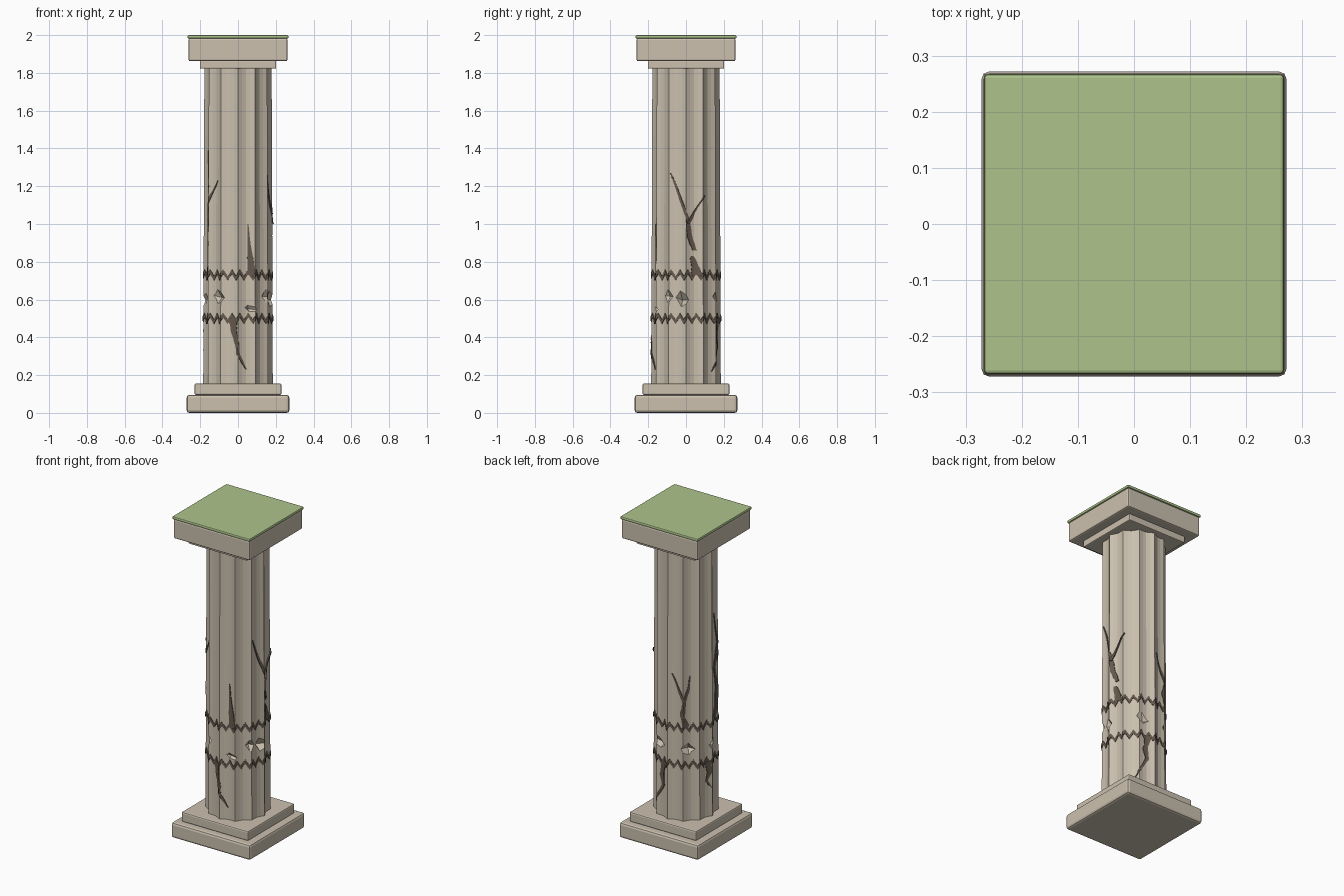
import bpy, bmesh, math, random
from mathutils import Vector, Matrix

if "Cube" in bpy.data.objects:
    bpy.data.objects.remove(bpy.data.objects["Cube"])

random.seed(4)
FLUTES, SEG, R, DEPTH = 12, 4, 0.182, 0.018


def material(name, rgb):
    m = bpy.data.materials.new(name)
    m.diffuse_color = (*rgb, 1)
    m.use_nodes = True
    m.node_tree.nodes["Principled BSDF"].inputs["Base Color"].default_value = m.diffuse_color
    return m


STONE = material("warm stone", (0.60, 0.53, 0.43))
CRACK = material("dark crack", (0.13, 0.10, 0.075))
MOSS = material("moss green", (0.42, 0.55, 0.26))


def make(name, bm, mat):
    bmesh.ops.recalc_face_normals(bm, faces=bm.faces)
    me = bpy.data.meshes.new(name)
    bm.to_mesh(me)
    bm.free()
    me.materials.append(mat)
    ob = bpy.data.objects.new(name, me)
    bpy.context.collection.objects.link(ob)
    return ob


def slab(name, half, z0, z1, bevel, mat):
    bm = bmesh.new()
    bmesh.ops.create_cube(bm, size=1, matrix=Matrix.Translation((0, 0, (z0 + z1) / 2))
                          @ Matrix.Diagonal((2 * half, 2 * half, z1 - z0, 1)))
    bmesh.ops.bevel(bm, geom=bm.edges[:], offset=bevel, segments=2, profile=0.5, affect='EDGES')
    return make(name, bm, mat)


def radius(az, z):
    """Fluted shaft radius at an angle (degrees) and height, with a slight taper."""
    t = (az % 30) / 30 * SEG
    i = int(t)
    d0, d1 = (math.sin(math.pi * k / SEG) for k in (i, i + 1))
    return (R - DEPTH * (d0 + (d1 - d0) * (t - i))) * (1.015 - 0.02 * z)


def on_shaft(az, z, lift=0.0):
    r = radius(az, z) + lift
    return Vector((r * math.cos(math.radians(az)), r * math.sin(math.radians(az)), z))


# Plinth and capital
slab("lower_plinth", 0.272, 0.0, 0.095, 0.014, STONE)
slab("upper_plinth", 0.23, 0.095, 0.155, 0.008, STONE)
slab("capital_neck", 0.202, 1.822, 1.866, 0.006, STONE)
slab("capital_block", 0.262, 1.862, 1.984, 0.009, STONE)
slab("moss_top", 0.267, 1.982, 2.0, 0.006, MOSS)

# Fluted shaft
bm = bmesh.new()
rings = []
for z in (0.15, 0.45, 0.8, 1.15, 1.5, 1.83):
    rings.append([bm.verts.new(on_shaft(i * 360 / (FLUTES * SEG), z)) for i in range(FLUTES * SEG)])
n = FLUTES * SEG
for a, b in zip(rings, rings[1:]):
    for i in range(n):
        bm.faces.new((a[i], a[(i + 1) % n], b[(i + 1) % n], b[i]))
bm.faces.new(rings[0][::-1])
bm.faces.new(rings[-1])
shaft = make("fluted_shaft", bm, STONE)

# Broken chips: angle, height, half width, half height, depth
bm = bmesh.new()
for az, z, w, h, d in ((-128, 0.62, 0.06, 0.06, 0.045), (-70, 0.56, 0.06, 0.04, 0.03),
                       (-33, 0.62, 0.05, 0.05, 0.03), (-8, 0.61, 0.05, 0.065, 0.05),
                       (68, 0.61, 0.06, 0.05, 0.04), (130, 0.60, 0.06, 0.06, 0.045),
                       (185, 0.60, 0.05, 0.05, 0.035)):
    place = Matrix.Rotation(math.radians(az), 4, 'Z') @ Matrix.Translation((R, 0, z))
    tilt = random.uniform(-0.3, 0.3)
    pts = [(-d, 0, tilt * h), (0.05, 0, 0), (0, w, tilt * w), (0, -w, -tilt * w),
           (0.005, tilt * w, h), (0.005, 0, -h)]
    v = [bm.verts.new(place @ Vector(p)) for p in pts]
    for tip in (0, 1):
        for s, u in ((2, 4), (4, 3), (3, 5), (5, 2)):
            bm.faces.new((v[tip], v[s], v[u]))
cutter = make("chip_cutter", bm, STONE)
cutter.hide_render = True
cutter.hide_viewport = True
mod = shaft.modifiers.new("chips", 'BOOLEAN')
mod.operation, mod.object, mod.solver = 'DIFFERENCE', cutter, 'EXACT'


def strip(bm, rows, across):
    """Thin sheet following the shaft between paired edge points."""
    grid = []
    for (a0, z0), (a1, z1) in rows:
        grid.append([bm.verts.new(on_shaft(a0 + (a1 - a0) * k / across,
                                           z0 + (z1 - z0) * k / across, 0.004))
                     for k in range(across + 1)])
    for p, q in zip(grid, grid[1:]):
        for k in range(across):
            bm.faces.new((p[k], p[k + 1], q[k + 1], q[k]))


def thicken(ob):
    s = ob.modifiers.new("thickness", 'SOLIDIFY')
    s.thickness, s.offset = 0.007, -1


# Zigzag crack rings
for name, zc in (("lower_zigzag", 0.50), ("upper_zigzag", 0.73)):
    bm = bmesh.new()
    rows = []
    for i in range(97):
        az = i * 3.75
        z = zc + (0, 0.018, 0, -0.018)[i % 4]
        rows.append(((az, z - 0.012), (az, z + 0.012)))
    strip(bm, rows, 1)
    bmesh.ops.remove_doubles(bm, verts=bm.verts, dist=0.0005)
    thicken(make(name, bm, CRACK))

# Branching cracks: (angle, height, width) along each path
PATHS = {
    "front_low_crack": [(-100, .50, .045), (-97, .42, .035), (-91, .36, .022), (-90, .31, .02), (-75, .23, .006)],
    "front_high_crack": [(-72, 1.0, .006), (-69, .85, .022), (-66, .73, .045)],
    "right_crack": [(-27, 1.27, .006), (-10, 1.13, .016), (3, 1.03, .022), (7, .93, .03), (16, .86, .025)],
    "right_crack_branch": [(33, 1.15, .005), (14, 1.06, .014), (3, 1.0, .02)],
    "right_crack_root": [(11, .83, .02), (17, .77, .05), (19, .73, .06)],
    "left_crack": [(197, 1.39, .005), (208, 1.2, .014), (198, 1.05, .02), (206, .92, .025), (203, .8, .035), (197, .74, .04)],
    "left_crack_branch": [(230, 1.23, .005), (216, 1.16, .014), (203, 1.08, .018)],
    "back_crack": [(98, 1.06, .006), (110, .97, .014), (122, .89, .024), (118, .81, .03), (126, .74, .045)],
    "back_crack_branch": [(133, 1.05, .006), (130, .97, .016), (121, .89, .02)],
    "back_low_crack": [(78, .50, .04), (72, .41, .03), (76, .35, .022), (52, .22, .006)],
    "left_low_crack": [(170, .50, .04), (174, .43, .025), (168, .38, .018), (178, .33, .006)],
}
for name, path in PATHS.items():
    bm = bmesh.new()
    rows = []
    for (a0, z0, w0), (a1, z1, w1) in zip(path, path[1:]):
        for k in range(5):
            t = k / 4
            half = math.degrees((w0 + (w1 - w0) * t) / 2 / R) * random.uniform(0.8, 1.15)
            az, z = a0 + (a1 - a0) * t, z0 + (z1 - z0) * t
            if k < 4 or (a1, z1) == path[-1][:2]:
                rows.append(((az - half, z), (az + half, z)))
    strip(bm, rows, 4)
    thicken(make(name, bm, CRACK))
